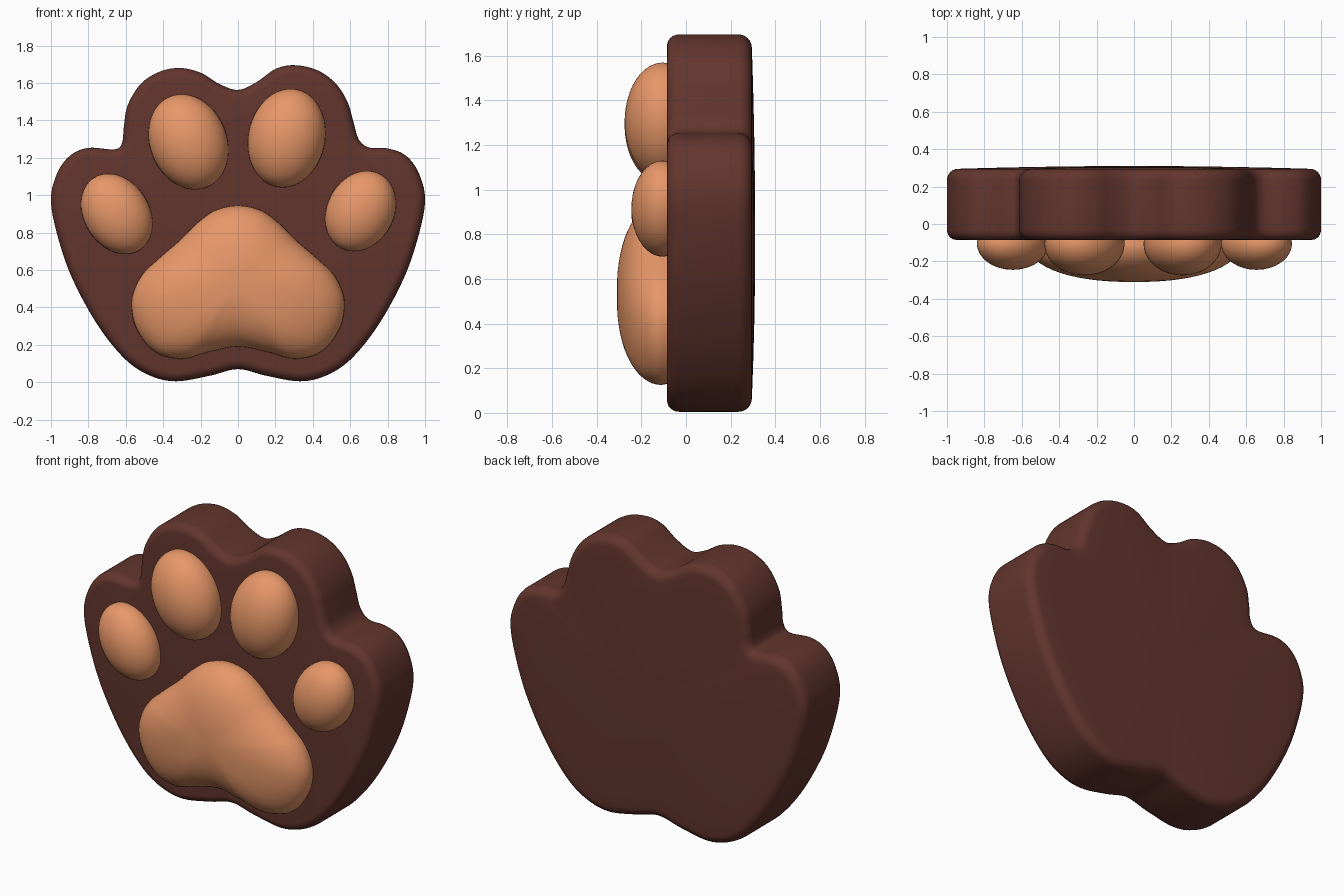
import bpy, bmesh, math
from mathutils import Vector

if "Cube" in bpy.data.objects:
    bpy.data.objects.remove(bpy.data.objects["Cube"])


def material(name, rgb):
    m = bpy.data.materials.new(name)
    m.diffuse_color = (*rgb, 1)
    m.use_nodes = True
    m.node_tree.nodes["Principled BSDF"].inputs["Base Color"].default_value = m.diffuse_color
    return m


BROWN = material("dark_brown", (0.125, 0.036, 0.027))
PEACH = material("peach", (0.80, 0.31, 0.14))


def smooth_loop(pts, steps=6):
    """Closed Catmull-Rom curve through the points."""
    p = [Vector(q) for q in pts]
    n, out = len(p), []
    for i in range(n):
        a, b, c, d = p[i - 1], p[i], p[(i + 1) % n], p[(i + 2) % n]
        for k in range(steps):
            t = k / steps
            out.append(0.5 * (2 * b + (c - a) * t + (2 * a - 5 * b + 4 * c - d) * t * t
                              + (3 * b - a - 3 * c + d) * t ** 3))
    return out


def inset(loop, dist):
    """Move a counter-clockwise loop inward."""
    n, out = len(loop), []
    for i, p in enumerate(loop):
        t = (loop[(i + 1) % n] - loop[i - 1]).normalized()
        out.append(p + Vector((-t.y, t.x)) * dist)
    return out


def loft(name, rings, mat):
    """Skin (loop, y) rings and close both ends."""
    bm = bmesh.new()
    vr = [[bm.verts.new((p.x, y, p.y)) for p in loop] for loop, y in rings]
    n = len(vr[0])
    for a, b in zip(vr, vr[1:]):
        for i in range(n):
            j = (i + 1) % n
            bm.faces.new((a[i], a[j], b[j], b[i]))
    bm.faces.new(vr[0])
    bm.faces.new(vr[-1])
    bmesh.ops.recalc_face_normals(bm, faces=bm.faces)
    me = bpy.data.meshes.new(name)
    bm.to_mesh(me)
    bm.free()
    ob = bpy.data.objects.new(name, me)
    bpy.context.collection.objects.link(ob)
    finish(ob, mat)


def finish(ob, mat):
    ob.data.materials.append(mat)
    bpy.ops.object.select_all(action='DESELECT')
    ob.select_set(True)
    bpy.context.view_layer.objects.active = ob
    bpy.ops.object.shade_smooth_by_angle(angle=math.radians(40))


def scaled(loop, centre, s):
    c = Vector(centre)
    return [c + (p - c) * s for p in loop]


# Paw body: outline, rounded front and back rims, slightly domed back
body = smooth_loop([
    (0, 0.07), (0.15, 0.035), (0.33, 0.005), (0.47, 0.035), (0.60, 0.12), (0.74, 0.29),
    (0.87, 0.52), (0.95, 0.73), (1.0, 0.96), (0.97, 1.11), (0.90, 1.21), (0.80, 1.25),
    (0.70, 1.255), (0.645, 1.30), (0.615, 1.40), (0.585, 1.50), (0.52, 1.60), (0.42, 1.67),
    (0.30, 1.695), (0.20, 1.675), (0.10, 1.605), (0, 1.563), (-0.10, 1.595), (-0.20, 1.655),
    (-0.31, 1.68), (-0.42, 1.66), (-0.52, 1.595), (-0.59, 1.48), (-0.61, 1.37), (-0.62, 1.28),
    (-0.66, 1.245), (-0.80, 1.253), (-0.90, 1.21), (-0.97, 1.11), (-1.0, 0.96), (-0.95, 0.73),
    (-0.87, 0.52), (-0.74, 0.29), (-0.60, 0.12), (-0.47, 0.035), (-0.33, 0.005), (-0.15, 0.035)])
rings = []
for k in range(7):
    a = math.radians(90 - 15 * k)
    rings.append((inset(body, 0.05 * (1 - math.cos(a))), -0.03 - 0.055 * math.sin(a)))
for k in range(7):
    a = math.radians(15 * k)
    rings.append((inset(body, 0.06 * (1 - math.cos(a))), 0.235 + 0.06 * math.sin(a)))
back = rings[-1][0]
for s in (0.9, 0.75, 0.55, 0.3, 0.1):
    rings.append((scaled(back, (0, 0.78), s), 0.295 + 0.015 * (1 - s * s)))
loft("paw_body", rings, BROWN)

# Main pad: domed three-lobed shape
half = [(0.15, 0.163), (0.30, 0.125), (0.44, 0.16), (0.54, 0.28), (0.57, 0.43),
        (0.52, 0.565), (0.42, 0.665), (0.31, 0.76), (0.22, 0.85), (0.12, 0.92)]
pad = smooth_loop([(0, 0.19)] + half + [(0, 0.945)] + [(-x, z) for x, z in reversed(half)])
rings = [(scaled(pad, (0, 0.5), 0.97), -0.05)]
for k in range(16):
    r = math.cos(math.radians(5.8 * k))
    rings.append((scaled(pad, (0, 0.53), r), -0.11 - 0.2 * math.sqrt(1 - r ** 2.3)))
loft("main_pad", rings, PEACH)

# Toe pads: tilted ellipsoids (x, z, half width, half depth, half height, tilt)
for name, x, z, a, d, b, tilt in (
        ("inner_toe_pad_left", -0.265, 1.285, 0.206, 0.17, 0.262, -22),
        ("inner_toe_pad_right", 0.26, 1.305, 0.206, 0.17, 0.266, 12),
        ("outer_toe_pad_left", -0.648, 0.90, 0.175, 0.14, 0.229, -32),
        ("outer_toe_pad_right", 0.655, 0.915, 0.179, 0.14, 0.224, 28)):
    bpy.ops.mesh.primitive_uv_sphere_add(segments=40, ring_count=24, radius=1,
                                         location=(x, -0.105, z),
                                         rotation=(0, math.radians(tilt), 0))
    ob = bpy.context.object
    ob.name = name
    ob.scale = (a, d, b)
    finish(ob, PEACH)
